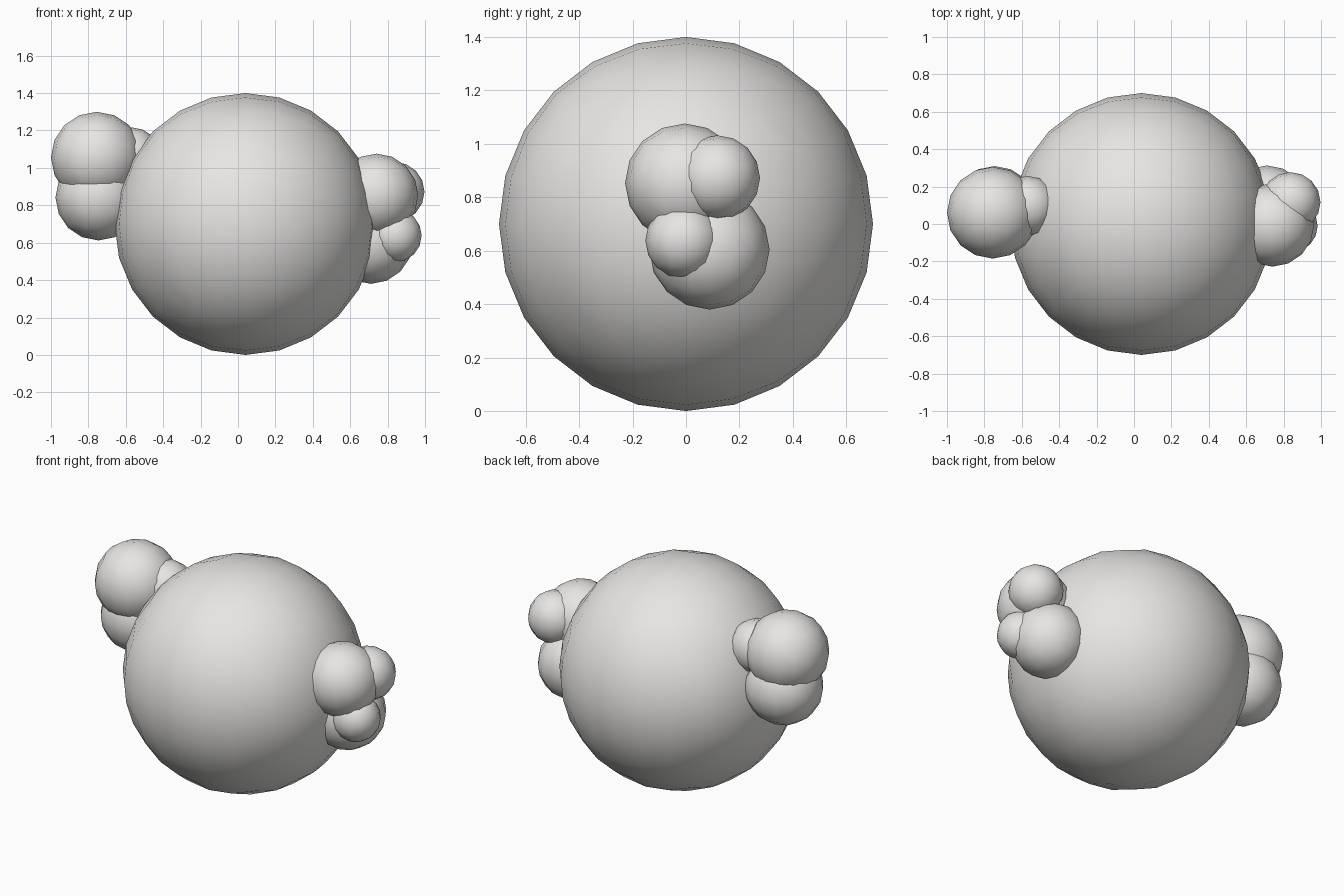
import bpy, bmesh, math

# Remove the default cube
default = bpy.data.objects.get("Cube")
if default:
    bpy.data.objects.remove(default, do_unlink=True)

# Single warm grey material
COLOR = (0.8, 0.79, 0.77, 1.0)
grey = bpy.data.materials.new("warm_grey")
grey.use_nodes = True
grey.diffuse_color = COLOR
grey.node_tree.nodes["Principled BSDF"].inputs["Base Color"].default_value = COLOR


def quad_ball(name, center, radius, cuts):
    """Ball made from a gridded cube, its grid spaced by equal angles."""
    bm = bmesh.new()
    bmesh.ops.create_cube(bm, size=2)
    bmesh.ops.subdivide_edges(bm, edges=bm.edges[:], cuts=cuts, use_grid_fill=True)
    for v in bm.verts:
        for i in range(3):
            v.co[i] = math.tan(v.co[i] * math.pi / 4)
        v.co = v.co.normalized() * radius
    for f in bm.faces:
        f.smooth = True
    mesh = bpy.data.meshes.new(name)
    bm.to_mesh(mesh)
    bm.free()
    mesh.materials.append(grey)
    ob = bpy.data.objects.new(name, mesh)
    ob.location = center
    bpy.context.collection.objects.link(ob)
    return ob


# Large central body
quad_ball("main_body", (0.04, 0, 0.70), 0.70, 5)

# Small balls clustered on the two sides
lobes = {
    "right_upper_lobe": ((-0.755, 0.06, 1.055), 0.245),
    "right_lower_lobe": ((-0.746, 0.08, 0.842), 0.23),
    "right_inner_lobe": ((-0.57, 0.095, 1.055), 0.162),
    "left_upper_lobe": ((0.74, -0.005, 0.853), 0.223),
    "left_lower_lobe": ((0.71, 0.088, 0.605), 0.225),
    "left_back_lobe": ((0.837, 0.117, 0.872), 0.16),
    "left_front_lobe": ((0.84, -0.01, 0.638), 0.142),
}
for name, (center, radius) in lobes.items():
    quad_ball(name, center, radius, 3)
